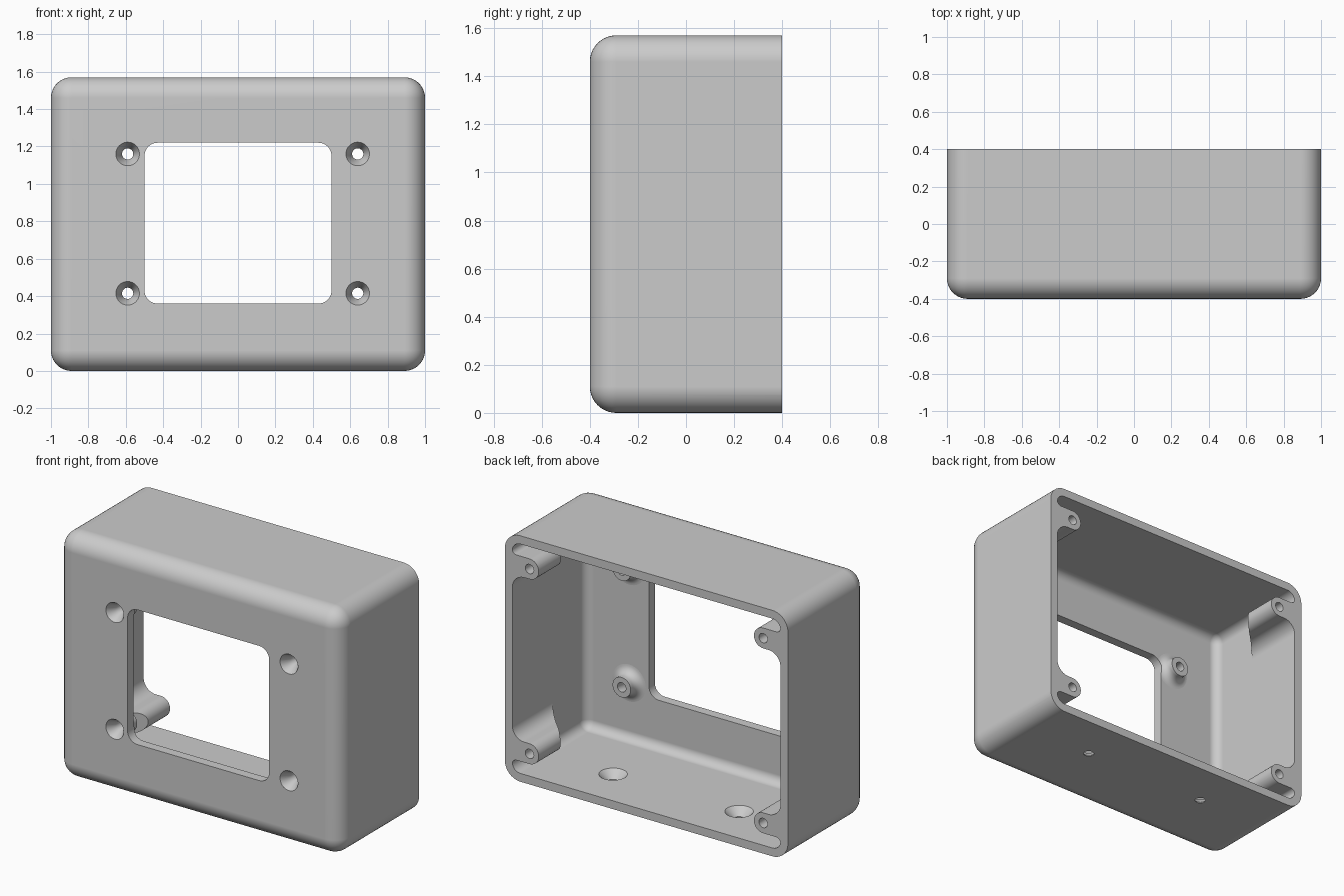
import bpy, bmesh, math
from mathutils import Matrix, Vector

if "Cube" in bpy.data.objects:
    bpy.data.objects.remove(bpy.data.objects["Cube"])

HEIGHT, HALF_DEPTH, WALL, FRONT_WALL = 1.57, 0.4, 0.053, 0.06
BACK = HALF_DEPTH + 0.1        # overshoot, trimmed flush at the end
ROUND = 0.11

grey = bpy.data.materials.new("light_grey_plastic")
grey.use_nodes = True
COLOUR = (0.6, 0.6, 0.6, 1)
grey.diffuse_color = COLOUR
grey.node_tree.nodes["Principled BSDF"].inputs["Base Color"].default_value = COLOUR


def make_object(name, bm):
    bmesh.ops.recalc_face_normals(bm, faces=bm.faces)
    mesh = bpy.data.meshes.new(name)
    bm.to_mesh(mesh)
    bm.free()
    mesh.materials.append(grey)
    obj = bpy.data.objects.new(name, mesh)
    bpy.context.collection.objects.link(obj)
    return obj


def add_box(bm, low, high, radius=0, round_front=False):
    """Box whose depth-wise edges, and optionally front edges, are rounded."""
    low, high = Vector(low), Vector(high)
    matrix = Matrix.Translation((low + high) / 2) @ Matrix.Diagonal((*(high - low), 1))
    verts = bmesh.ops.create_cube(bm, size=1, matrix=matrix)["verts"]
    if radius:
        middle = (low.y + high.y) / 2
        edges = []
        for e in {e for v in verts for e in v.link_edges}:
            at_front = [v.co.y < middle for v in e.verts]
            if at_front[0] != at_front[1] or (round_front and all(at_front)):
                edges.append(e)
        bmesh.ops.bevel(bm, geom=edges, offset=radius, segments=10,
                        profile=0.5, affect='EDGES')


def add_turned(bm, profile, origin, axis='Y', steps=40):
    """Capped solid turned around an axis; profile holds (radius, position)."""
    rings = []
    for radius, h in profile:
        ring = []
        for i in range(steps):
            a = math.tau * i / steps
            u, v = radius * math.cos(a), radius * math.sin(a)
            offset = (u, h, v) if axis == 'Y' else (u, v, h)
            ring.append(bm.verts.new(Vector(origin) + Vector(offset)))
        rings.append(ring)
    skin(bm, rings)


def skin(bm, rings):
    n = len(rings[0])
    for a, b in zip(rings, rings[1:]):
        for i in range(n):
            j = (i + 1) % n
            bm.faces.new((a[i], a[j], b[j], b[i]))
    bm.faces.new(rings[0])
    bm.faces.new(rings[-1])


def arc(cx, cy, radius, start, end, steps=10):
    angles = [math.radians(start + (end - start) * i / steps) for i in range(steps + 1)]
    return [(cx + radius * math.cos(a), cy + radius * math.sin(a)) for a in angles]


def boolean(target, name, bm, operation):
    tool = make_object(name, bm)
    tool.hide_render = True
    mod = target.modifiers.new(name, 'BOOLEAN')
    mod.object, mod.operation, mod.solver = tool, operation, 'EXACT'
    bpy.context.view_layer.update()
    graph = bpy.context.evaluated_depsgraph_get()
    result = bpy.data.meshes.new_from_object(target.evaluated_get(graph))
    target.modifiers.clear()
    target.data = result
    bpy.data.objects.remove(tool)


# Rounded outer case
bm = bmesh.new()
add_box(bm, (-1, -HALF_DEPTH, 0), (1, BACK, HEIGHT), ROUND, True)
case = make_object("enclosure_case", bm)

# Hollow interior, open at the back
bm = bmesh.new()
add_box(bm, (WALL - 1, FRONT_WALL - HALF_DEPTH, WALL),
        (1 - WALL, BACK + 0.1, HEIGHT - WALL), ROUND - WALL, True)
boolean(case, "cavity", bm, 'DIFFERENCE')

# Corner screw lugs with sloping ends, and flared bosses behind the front
LUG_X, LUG_Z, LUG_R = 0.825, 0.195, 0.065
inner = 1 - WALL
low, high = LUG_Z - LUG_R, LUG_Z + LUG_R
lug = [(0.98, low - 0.03)]
lug += arc(inner - 0.03, low - 0.03, 0.03, 0, 90, 6)
lug += arc(LUG_X, LUG_Z, LUG_R, 270, 90, 18)
lug += arc(inner - 0.085, high + 0.085, 0.085, -90, 0)
lug += [(0.98, high + 0.085)]
lug_places = [(sx, top) for sx in (-1, 1) for top in (False, True)]
screw_places = [(x, z) for x in (-0.59, 0.64) for z in (0.415, 1.16)]

bm = bmesh.new()
for sx, top in lug_places:
    rings = []
    for sloped in (False, True):
        rings.append([bm.verts.new((sx * x,
                                    0.18 - (x - 0.76) if sloped else BACK - 0.03,
                                    HEIGHT - z if top else z)) for x, z in lug])
    skin(bm, rings)
wall_y = FRONT_WALL - HALF_DEPTH
flare = [(r, wall_y + h) for r, h in arc(0.118, 0.054, 0.054, 270, 180, 8)]
boss = [(0.118, wall_y - 0.03)] + flare + [(0.064, wall_y + 0.075)]
for x, z in screw_places:
    add_turned(bm, boss, (x, 0, z))
boolean(case, "lugs_and_bosses", bm, 'UNION')

# Window, countersunk front holes, lug holes and floor holes
bm = bmesh.new()
add_box(bm, (-0.5, -0.5, 0.36), (0.5, -0.2, 1.22), 0.07)
for x, z in screw_places:
    add_turned(bm, [(0.063, -0.45), (0.063, -HALF_DEPTH), (0.03, -0.34), (0.03, -0.2)],
               (x, 0, z))
for sx, top in lug_places:
    add_turned(bm, [(0.03, 0.15), (0.03, BACK + 0.1)],
               (sx * LUG_X, 0, HEIGHT - LUG_Z if top else LUG_Z), steps=24)
for x in (-0.445, 0.445):
    add_turned(bm, [(0.032, -0.1), (0.032, 0.005), (0.083, WALL), (0.083, 0.09)],
               (x, 0.1, 0), 'Z')
boolean(case, "openings", bm, 'DIFFERENCE')

# Flush back rim
bm = bmesh.new()
add_box(bm, (-2, HALF_DEPTH, -1), (2, BACK + 1, 3))
boolean(case, "rim_trim", bm, 'DIFFERENCE')

# Smooth rounded faces, crisp edges
bpy.ops.object.select_all(action='DESELECT')
case.select_set(True)
bpy.context.view_layer.objects.active = case
bpy.ops.object.shade_smooth_by_angle(angle=math.radians(30))
weighted = case.modifiers.new("even_shading", 'WEIGHTED_NORMAL')
weighted.keep_sharp = True
